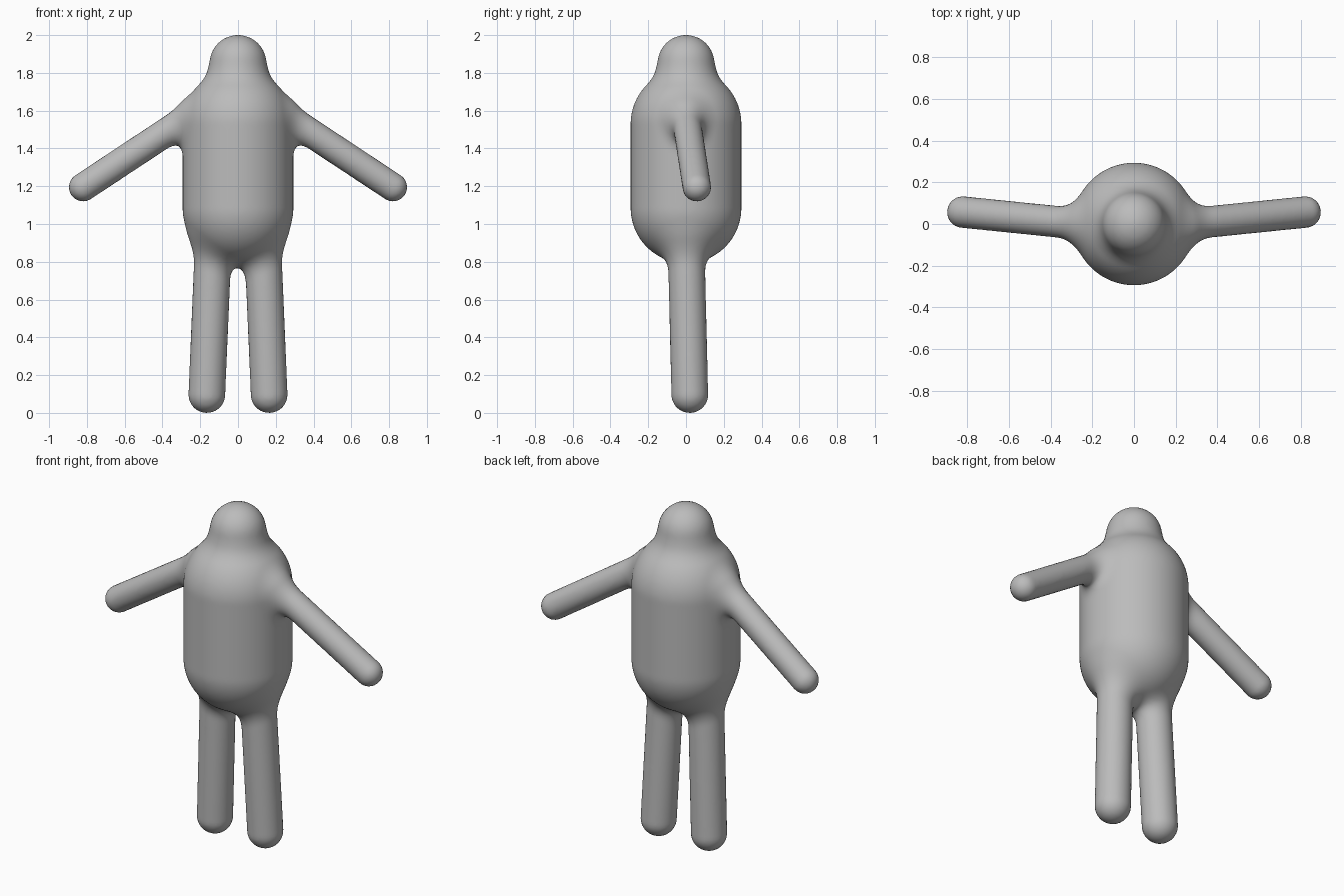
import bpy, bmesh
from mathutils import Vector, Matrix

cube = bpy.data.objects.get("Cube")
if cube:
    bpy.data.objects.remove(cube, do_unlink=True)

BLEND = 0.09

# Rounded limbs: start, end, radius
torso = (Vector((0, 0, 1.085)), Vector((0, 0, 1.53)), 0.293)
head = (Vector((0, 0, 1.84)), Vector((0, 0, 1.85)), 0.15)
parts = [torso, head]
for side in (-1, 1):
    arm = (Vector((side * 0.26, 0, 1.565)), Vector((side * 0.82, 0.057, 1.195)), 0.075)
    leg = (Vector((side * 0.13, 0, 0.92)), Vector((side * 0.165, 0.02, 0.097)), 0.097)
    parts += [arm, leg]


def add_capsule(bm, a, b, r):
    """Cylinder with a ball at each end."""
    for end in (a, b):
        bmesh.ops.create_uvsphere(bm, u_segments=32, v_segments=16, radius=r,
                                  matrix=Matrix.Translation(end))
    axis = b - a
    turn = axis.to_track_quat('Z', 'Y').to_matrix().to_4x4()
    bmesh.ops.create_cone(bm, cap_ends=True, segments=32, radius1=r, radius2=r,
                          depth=axis.length,
                          matrix=Matrix.Translation((a + b) / 2) @ turn)


def field(p):
    """Distance to the softly blended body, and its direction."""
    dist, grad = None, None
    for a, b, r in parts:
        axis = b - a
        t = min(1, max(0, (p - a).dot(axis) / axis.length_squared))
        away = p - a - axis * t
        d, g = away.length - r, away.normalized()
        if dist is None:
            dist, grad = d, g
            continue
        h = min(1, max(0, 0.5 + 0.5 * (d - dist) / BLEND))
        dist = d + (dist - d) * h - BLEND * h * (1 - h)
        grad = g.lerp(grad, h)
    return dist, grad


# Rough body: overlapping limbs fused into one skin
bm = bmesh.new()
for part in parts:
    add_capsule(bm, *part)
mesh = bpy.data.meshes.new("body")
bm.to_mesh(mesh)
bm.free()
body = bpy.data.objects.new("body", mesh)
bpy.context.collection.objects.link(body)
fuse = body.modifiers.new("fuse", 'REMESH')
fuse.mode = 'VOXEL'
fuse.voxel_size = 0.018
bpy.context.view_layer.update()
skin = bpy.data.meshes.new_from_object(body.evaluated_get(bpy.context.evaluated_depsgraph_get()))
body.modifiers.clear()
body.data = skin

# Relax the skin, then settle it on the blended shape
bm = bmesh.new()
bm.from_mesh(skin)
for _ in range(3):
    bmesh.ops.smooth_vert(bm, verts=bm.verts, factor=0.5,
                          use_axis_x=True, use_axis_y=True, use_axis_z=True)
    for v in bm.verts:
        d, g = field(v.co)
        v.co -= g * (d / max(g.length_squared, 0.3))
for _ in range(2):
    for v in bm.verts:
        d, g = field(v.co)
        v.co -= g * (d / max(g.length_squared, 0.3))
for f in bm.faces:
    f.smooth = True
bm.to_mesh(skin)
bm.free()

# Plain grey finish
grey = bpy.data.materials.new("plain grey")
grey.use_nodes = True
colour = (0.5, 0.5, 0.5, 1)
grey.diffuse_color = colour
grey.node_tree.nodes["Principled BSDF"].inputs["Base Color"].default_value = colour
skin.materials.clear()
skin.materials.append(grey)
